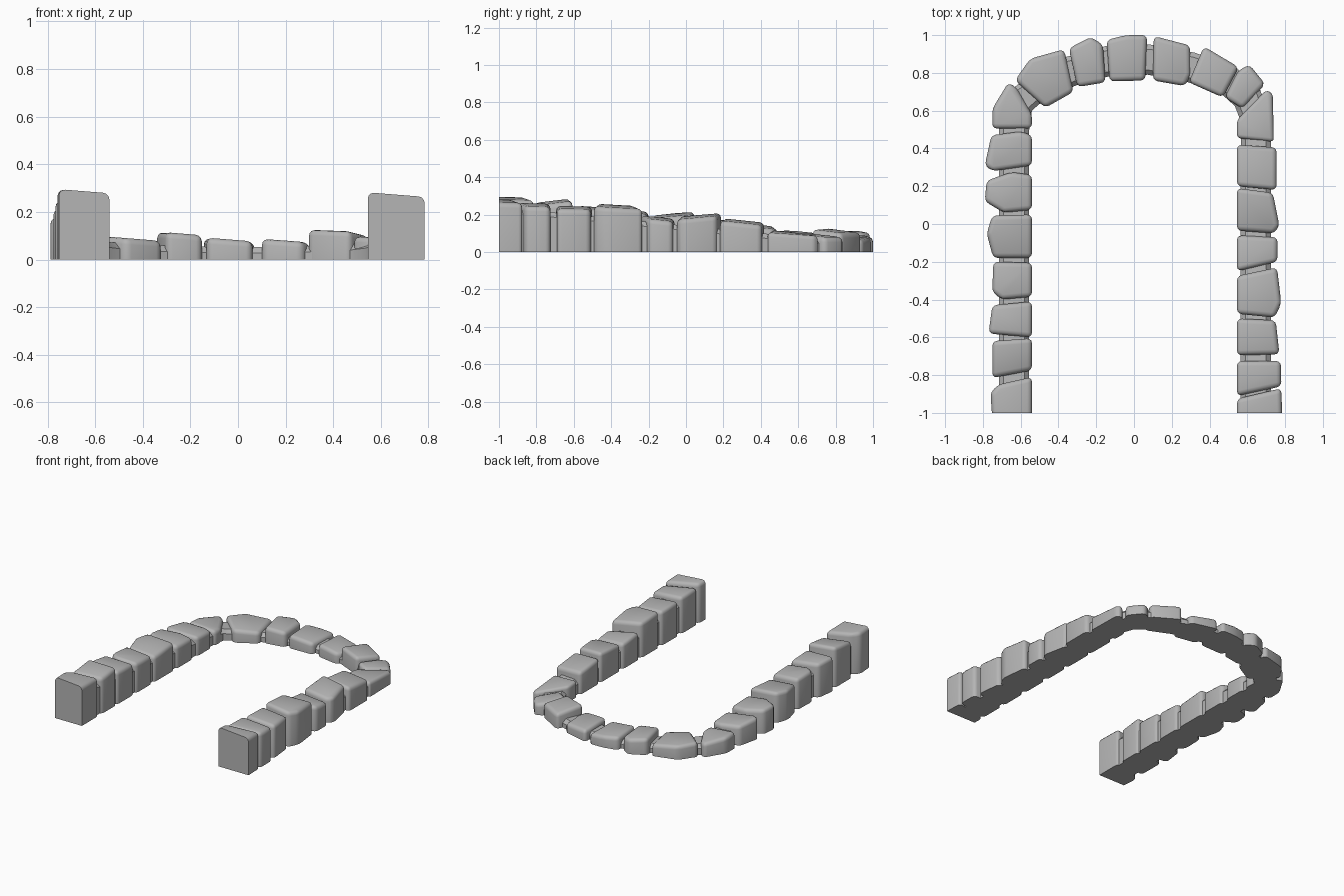
import bpy
import bmesh
from mathutils import Vector

default_cube = bpy.data.objects.get("Cube")
if default_cube:
    bpy.data.objects.remove(default_cube, do_unlink=True)

GROUND = Vector((0, 0, 0))
FRONT = Vector((0, -1, 0))
UP = Vector((0, 0, 1))
BACK = Vector((0, 1, 0))
SIDE_TILT = -0.08

grey = bpy.data.materials.new("stone_grey")
grey.use_nodes = True
grey.diffuse_color = (0.46, 0.46, 0.46, 1)
grey.node_tree.nodes["Principled BSDF"].inputs["Base Color"].default_value = grey.diffuse_color


def finish(bm, name):
    """Turn a bmesh into a smooth shaded object with the stone material."""
    bmesh.ops.recalc_face_normals(bm, faces=bm.faces)
    mesh = bpy.data.meshes.new(name)
    bm.to_mesh(mesh)
    bm.free()
    mesh.materials.append(grey)
    obj = bpy.data.objects.new(name, mesh)
    bpy.context.collection.objects.link(obj)
    bpy.ops.object.select_all(action="DESELECT")
    obj.select_set(True)
    bpy.context.view_layer.objects.active = obj
    bpy.ops.object.shade_smooth_by_angle(angle=0.7)
    return obj


def slice_flat(bm, point, keep_direction):
    """Cut the stone on a plane and close the cut with a flat face."""
    geometry = bm.verts[:] + bm.edges[:] + bm.faces[:]
    cut = bmesh.ops.bisect_plane(bm, geom=geometry, plane_co=point,
                                 plane_no=keep_direction, clear_inner=True)
    edges = [e for e in cut["geom_cut"] if isinstance(e, bmesh.types.BMEdge)]
    if edges:
        bmesh.ops.edgeloop_fill(bm, edges=edges)


def stone(name, outline, front_height, back_height):
    """Rounded block on a ground outline, with a top that slopes front to back."""
    ys = [y for x, y in outline]
    middle = sum(x for x, y in outline) / len(outline)
    start, length = min(ys), max(ys) - min(ys)

    def top(x, y):
        blend = (y - start) / length
        slope = front_height + (back_height - front_height) * blend
        return slope + SIDE_TILT * (x - middle)

    bm = bmesh.new()
    low = [bm.verts.new((x, y, -0.1)) for x, y in outline]
    high = [bm.verts.new((x, y, top(x, y))) for x, y in outline]
    bm.faces.new(low)
    bm.faces.new(high)
    for i in range(len(low)):
        j = (i + 1) % len(low)
        bm.faces.new((low[i], low[j], high[j], high[i]))
    bmesh.ops.recalc_face_normals(bm, faces=bm.faces)
    bmesh.ops.bevel(bm, geom=bm.edges[:], offset=0.026, offset_type="OFFSET",
                    segments=3, profile=0.5, affect="EDGES", clamp_overlap=True)
    slice_flat(bm, GROUND, UP)
    if start < FRONT.y:
        slice_flat(bm, FRONT, BACK)
    return finish(bm, name)


def leg(name, inner_x, stones):
    """Row of stones sharing one straight inner edge."""
    for n, (inner, outer, heights) in enumerate(stones, start=1):
        outline = [(inner_x, inner[0]), *outer, (inner_x, inner[1])]
        stone(f"{name}_stone_{n}", outline, *heights)


# Right leg: inner edge span, outer corners, front and back height
leg("right_leg", -0.54, [
    ((-1.1, -.81), [(-.745, -1.1), (-.76, -.895), (-.72, -.85)], (.29, .285)),
    ((-.775, -.605), [(-.75, -.815), (-.75, -.62)], (.255, .28)),
    ((-.6, -.41), [(-.77, -.58), (-.75, -.43)], (.24, .23)),
    ((-.385, -.205), [(-.7, -.4), (-.75, -.36), (-.745, -.2)], (.22, .21)),
    ((-.18, .05), [(-.745, -.18), (-.78, -.05), (-.75, .045)], (.19, .21)),
    ((.075, .26), [(-.69, .06), (-.79, .12), (-.78, .23), (-.65, .275)], (.17, .16)),
    ((.31, .47), [(-.75, .28), (-.79, .31), (-.755, .47), (-.6, .49)], (.145, .13)),
    ((.505, .58), [(-.75, .505), (-.75, .61), (-.665, .75), (-.62, .72)], (.11, .095)),
])

# Left leg
leg("left_leg", 0.545, [
    ((-1.1, -.925), [(.787, -1.1), (.78, -.87)], (.275, .27)),
    ((-.91, -.725), [(.78, -.86), (.778, -.725)], (.255, .25)),
    ((-.695, -.5), [(.77, -.69), (.75, -.51)], (.24, .235)),
    ((-.475, -.275), [(.745, -.495), (.78, -.42), (.757, -.23)], (.25, .235)),
    ((-.25, -.06), [(.76, -.2), (.76, -.07)], (.19, .17)),
    ((-.035, .19), [(.74, -.05), (.77, -.01), (.735, .165)], (.18, .2)),
    ((.2, .42), [(.755, .18), (.755, .405)], (.175, .15)),
    ((.455, .55), [(.74, .435), (.735, .69), (.7, .71)], (.11, .09)),
])

# Curved back row, running from the left leg to the right leg
arch = [
    ([(.48, .67), (.575, .61), (.695, .74), (.61, .845), (.55, .81)], (.095, .08)),
    ([(.29, .75), (.47, .67), (.555, .83), (.37, .94)], (.125, .1)),
    ([(.1, .76), (.27, .73), (.3, .79), (.297, .945), (.105, .995)], (.08, .07)),
    ([(-.13, .755), (.06, .76), (.07, 1), (-.04, 1), (-.145, .975)], (.085, .08)),
    ([(-.3, .725), (-.15, .75), (-.165, .95), (-.23, .99), (-.345, .93)], (.11, .105)),
    ([(-.47, .615), (-.32, .7), (-.37, .925), (-.55, .875), (-.63, .76)], (.09, .09)),
]
for n, (outline, heights) in enumerate(arch, start=1):
    stone(f"back_arch_stone_{n}", outline, *heights)


# Lower filler strip that joins the stones and drops towards the back
def filler(name, path, half_width, edge):
    bm = bmesh.new()
    rings = []
    points = [Vector(p) for p in path]
    for i, p in enumerate(points):
        along = points[min(i + 1, len(points) - 1)] - points[max(i - 1, 0)]
        side = Vector((along.y, -along.x)).normalized()
        height = max(0.045, 0.14 - 0.1 * p.y)
        section = [(half_width, 0), (half_width, height - edge),
                   (half_width - edge, height)]
        section += [(-across, z) for across, z in reversed(section)]
        rings.append([bm.verts.new((*(p + side * across), z)) for across, z in section])
    for a, b in zip(rings, rings[1:]):
        for i in range(len(a)):
            j = (i + 1) % len(a)
            bm.faces.new((a[i], a[j], b[j], b[i]))
    bm.faces.new(rings[0])
    bm.faces.new(rings[-1])
    return finish(bm, name)


filler("filler_strip", [
    (.645, -.97), (.645, .2), (.645, .55), (.6, .67), (.5, .76), (.3, .83), (.08, .87),
    (-.13, .865), (-.33, .81), (-.5, .74), (-.61, .64), (-.635, .5), (-.635, .2), (-.635, -.97),
], 0.08, 0.025)
